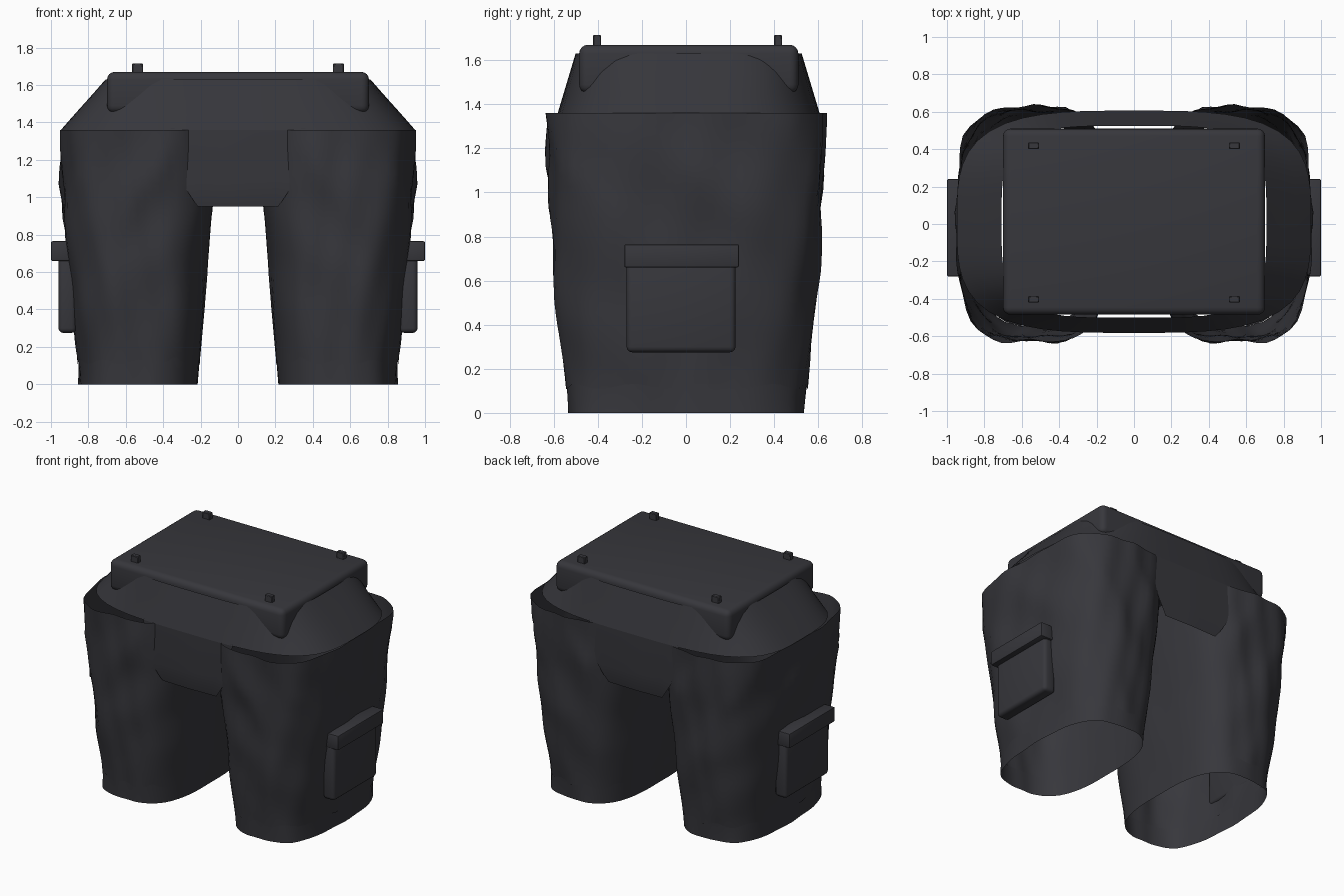
import bpy, bmesh, math
from mathutils import Vector

cube = bpy.data.objects.get("Cube")
if cube:
    bpy.data.objects.remove(cube, do_unlink=True)

cloth = bpy.data.materials.new("charcoal cloth")
cloth.use_nodes = True
COLOUR = (0.038, 0.038, 0.045, 1)
cloth.diffuse_color = COLOUR
bsdf = cloth.node_tree.nodes["Principled BSDF"]
bsdf.inputs["Base Color"].default_value = COLOUR
bsdf.inputs["Roughness"].default_value = 0.8


def finish(name, bm, angle=40):
    mesh = bpy.data.meshes.new(name)
    bm.normal_update()
    bm.to_mesh(mesh)
    bm.free()
    mesh.materials.append(cloth)
    ob = bpy.data.objects.new(name, mesh)
    bpy.context.collection.objects.link(ob)
    bpy.ops.object.select_all(action="DESELECT")
    ob.select_set(True)
    bpy.context.view_layer.objects.active = ob
    bpy.ops.object.shade_smooth_by_angle(angle=math.radians(angle))


def loft(name, rings, closed=True, flip=False):
    """Skin a list of point rings into an open tube or sheet."""
    bm = bmesh.new()
    rows = [[bm.verts.new(p) for p in ring] for ring in rings]
    n = len(rows[0])
    for low, high in zip(rows, rows[1:]):
        for i in range(n if closed else n - 1):
            j = (i + 1) % n
            bm.faces.new((low[i], low[j], high[j], high[i]))
    if flip:
        bmesh.ops.reverse_faces(bm, faces=bm.faces[:])
    finish(name, bm)


def box(name, low, high, bevel, segments=3):
    bm = bmesh.new()
    bmesh.ops.create_cube(bm, size=1)
    low, high = Vector(low), Vector(high)
    for v in bm.verts:
        v.co = Vector([c * s for c, s in zip(v.co, high - low)]) + (low + high) / 2
    bmesh.ops.bevel(bm, geom=bm.edges[:], offset=bevel, segments=segments,
                    profile=0.5, affect="EDGES")
    finish(name, bm)


def rounded(a, n):
    """Unit rounded-rectangle point at angle a."""
    c, s = math.cos(a), math.sin(a)
    r = (abs(c) ** n + abs(s) ** n) ** (-1 / n)
    return c * r, s * r


# Leg profile: height, inner x, outer x, half depth, squareness inside and outside
LEG = [(0, .215, .85, .535, 3, 3), (.14, .203, .856, .546, 3, 3),
       (.4, .18, .885, .58, 3, 3.1), (.65, .165, .91, .602, 3, 3.2),
       (.95, .135, .937, .613, 3.3, 3.3), (1.08, .13, .943, .622, 3.5, 3.4),
       (1.36, .13, .947, .635, 3.2, 3.4)]


def leg_ring(z, side, wrinkle=1.0, inset=0.0, wave=0.0, count=64):
    for a, b in zip(LEG, LEG[1:]):
        if z <= b[0]:
            break
    t = (z - a[0]) / (b[0] - a[0])
    xin, xout, depth, inner, outer = [p + (q - p) * t for p, q in zip(a[1:], b[1:])]
    ring = []
    for i in range(count):
        a = math.tau * i / count
        u, v = rounded(a, inner if math.cos(a) < 0 else outer)
        # Sharp-crested diagonal folds plus a slow bulge
        crest = 1 - 2 * abs(math.sin(3.5 * a + 2.5 * z + .6 * math.sin(6 * z)))
        fold = wrinkle * (.008 * crest + .005 * math.sin(13 * a - 6 * z + 1)
                          + .005 * math.sin(4 * a + 13 * z)) - inset
        fold *= .3 if u < -.5 else 1
        x = (xin + xout) / 2 + u * ((xout - xin) / 2 + fold)
        ring.append((side * x, v * (depth + fold), z + wave * math.sin(11 * a)))
    return ring


ROWS = 26
for side, label in ((1, "left"), (-1, "right")):
    # Creased trouser leg, open at both ends
    heights = [.12 + 1.24 * k / ROWS for k in range(ROWS + 1)]
    rings = [leg_ring(z, side, min(1, .4 + z), wave=.012 if k == 0 else 0)
             for k, z in enumerate(heights)]
    loft(label + "_leg", rings, flip=side < 0)
    # Plain hem tucked under the leg
    loft(label + "_hem", [leg_ring(z, side, .4, .003 if z else 0)
                          for z in (0, .07, .15)], flip=side < 0)
    # Cargo pocket with its flap
    xs = sorted((side * .865, side * .96))
    box(label + "_pocket", (xs[0], -.27, .275), (xs[1], .225, .72), .025)
    xs = sorted((side * .885, side * 1.0))
    box(label + "_pocket_flap", (xs[0], -.28, .66), (xs[1], .24, .765), .008, 2)

# Sloping hip band, open above and below
HIPS = [(1.36, .947, .594, 3.4), (1.45, .868, .567, 3.4),
        (1.54, .787, .54, 3.6), (1.63, .708, .513, 4)]
loft("hip_band", [[(w * p[0], .012 + d * p[1], z) for p in
                   (rounded(math.tau * i / 64, n) for i in range(64))]
                  for z, w, d, n in HIPS])

# Front and back panels hanging between the legs, curving in at the bottom
PANEL = [(.95, .215, .574), (1.0, .25, .584), (1.08, .3, .591), (1.37, .36, .591)]
for sign, label in ((-1, "front"), (1, "back")):
    loft(label + "_panel", [[(w * k / 4, .012 + sign * (d - .006 * abs(k) / 4), z)
                             for k in range(-4, 5)] for z, w, d in PANEL],
         closed=False, flip=sign > 0)

# Waist block with four pegs on top
box("waist_block", (-.7, -.485, 1.45), (.7, .51, 1.67), .04, 4)
for x in (-.537, .537):
    for y in (-.403, .418):
        box("waist_peg", (x - .029, y - .018, 1.65), (x + .029, y + .018, 1.715), .004, 1)
